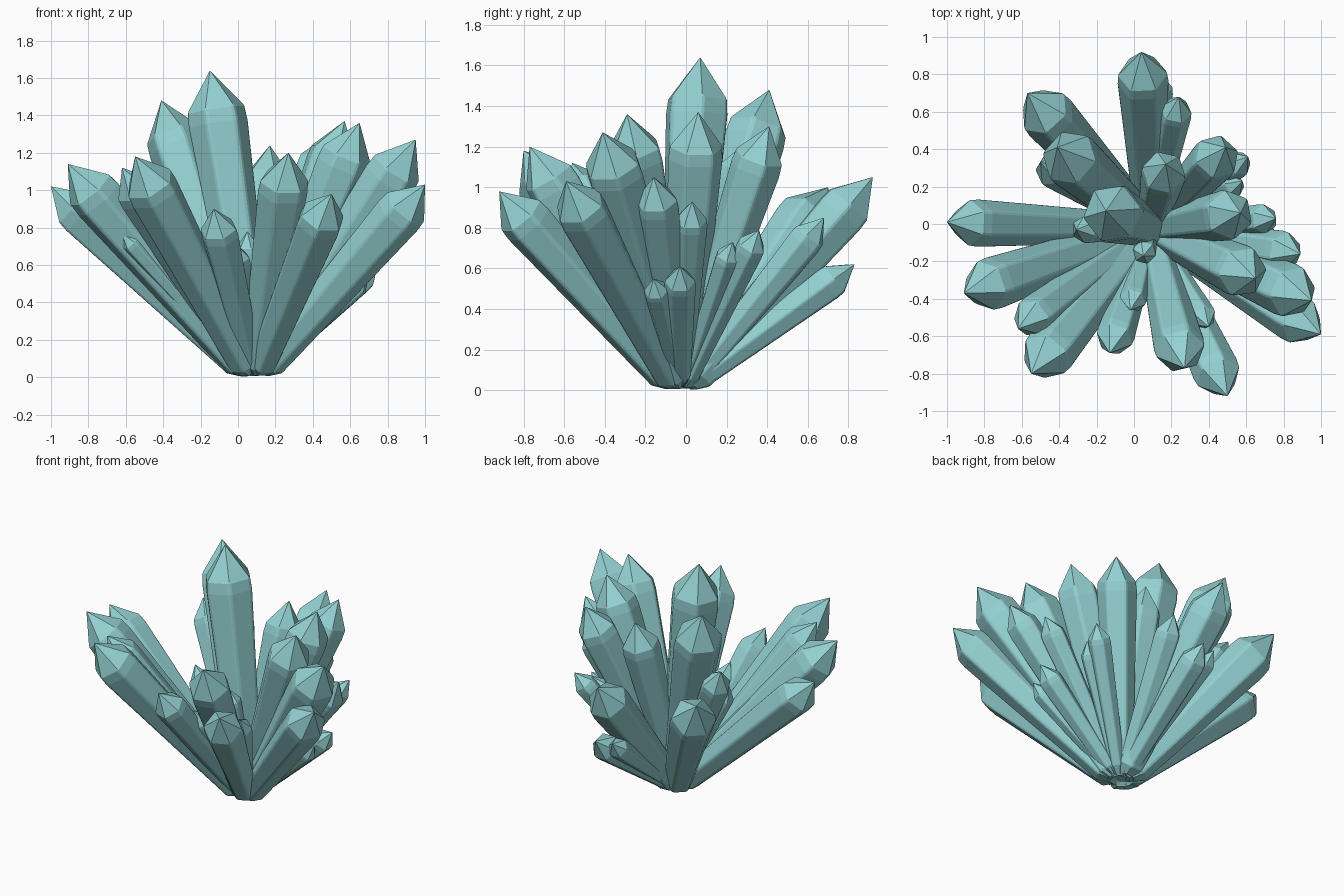
import bpy, bmesh, math
from mathutils import Vector

if "Cube" in bpy.data.objects:
    bpy.data.objects.remove(bpy.data.objects["Cube"])

mat = bpy.data.materials.new("pale teal crystal")
mat.diffuse_color = (0.30, 0.64, 0.65, 1)
mat.use_nodes = True
mat.node_tree.nodes["Principled BSDF"].inputs["Base Color"].default_value = mat.diffuse_color

# tip x, y, z and radius of every crystal
CRYSTALS = {
    "left": [(-1.0, 0.01, 1.02, .13), (-.91, -.37, 1.14, .145), (-.62, -.56, 1.12, .115),
             (-.31, -.03, .80, .075), (-.62, -.37, .77, .055)],
    "front": [(-.55, -.80, 1.18, .145), (-.13, -.69, .90, .105), (-.02, -.46, .72, .075),
              (.27, -.77, 1.20, .14), (.50, -.92, .98, .13), (.40, -.55, .80, .075),
              (.05, -.17, .78, .065), (.28, -.49, .48, .05)],
    "right": [(1.0, -.59, 1.03, .135), (.95, -.41, 1.27, .15), (.65, -.29, 1.36, .145),
              (.89, -.16, 1.05, .11), (.76, .03, .93, .085), (.57, .06, 1.37, .14),
              (.75, -.03, .61, .08), (.70, -.16, .55, .065), (.58, .23, .73, .065)],
    "back": [(.49, .41, 1.30, .13), (.61, .36, .79, .075), (.24, .68, .85, .09),
             (.04, .92, 1.05, .14), (.12, .83, .62, .095), (.01, .80, .62, .07),
             (-.57, .70, 1.0, .15), (-.50, .33, 1.08, .10)],
    "centre": [(-.41, .41, 1.48, .16), (-.15, .07, 1.64, .165), (.17, .32, 1.24, .125)],
}


def crystal(name, x, y, z, r):
    """Six-sided tapered shaft with softened edges and a sharp pyramid tip."""
    tip = Vector((x, y, z))
    root = Vector((0.09, -0.025, 0.0))
    lean = Vector((x, y, 0)) - root
    # flatter crystals start further out from the middle of the cluster
    spread = 0.15 * lean.length / (tip - root).length - 0.03
    base = root + lean.normalized() * spread + Vector((0, 0, 0.055))
    axis = tip - base
    length = axis.length
    bm = bmesh.new()
    # rings: rounded root, shaft, soft shoulder, pyramid base
    sections = [(-0.03, 0.32), (0.03, 0.64), (length - 1.75 * r, 1.0), (length - 1.3 * r, 0.96)]
    rings = []
    for h, s in sections:
        rings.append([bm.verts.new((r * s * math.cos(k * math.pi / 3),
                                    r * s * math.sin(k * math.pi / 3), h)) for k in range(6)])
    bm.faces.new(rings[0][::-1])
    for a, b in zip(rings, rings[1:]):
        for k in range(6):
            j = (k + 1) % 6
            bm.faces.new((a[k], a[j], b[j], b[k]))
    peak = bm.verts.new((0, 0, length))
    for k in range(6):
        bm.faces.new((rings[-1][k], rings[-1][(k + 1) % 6], peak))
    # soften the long edges
    long_edges = [bm.edges.get((rings[i][k], rings[i + 1][k])) for i in (1, 2) for k in range(6)]
    bmesh.ops.bevel(bm, geom=long_edges, offset=r * 0.10, segments=2, profile=0.5,
                    affect='EDGES')
    mesh = bpy.data.meshes.new(name)
    bm.to_mesh(mesh)
    bm.free()
    mesh.materials.append(mat)
    ob = bpy.data.objects.new(name, mesh)
    bpy.context.collection.objects.link(ob)
    ob.location = base
    ob.rotation_mode = 'QUATERNION'
    ob.rotation_quaternion = axis.to_track_quat('Z', 'Y')
    return ob


for side, tips in CRYSTALS.items():
    for i, spec in enumerate(tips, 1):
        crystal(f"{side}_crystal_{i}", *spec)
